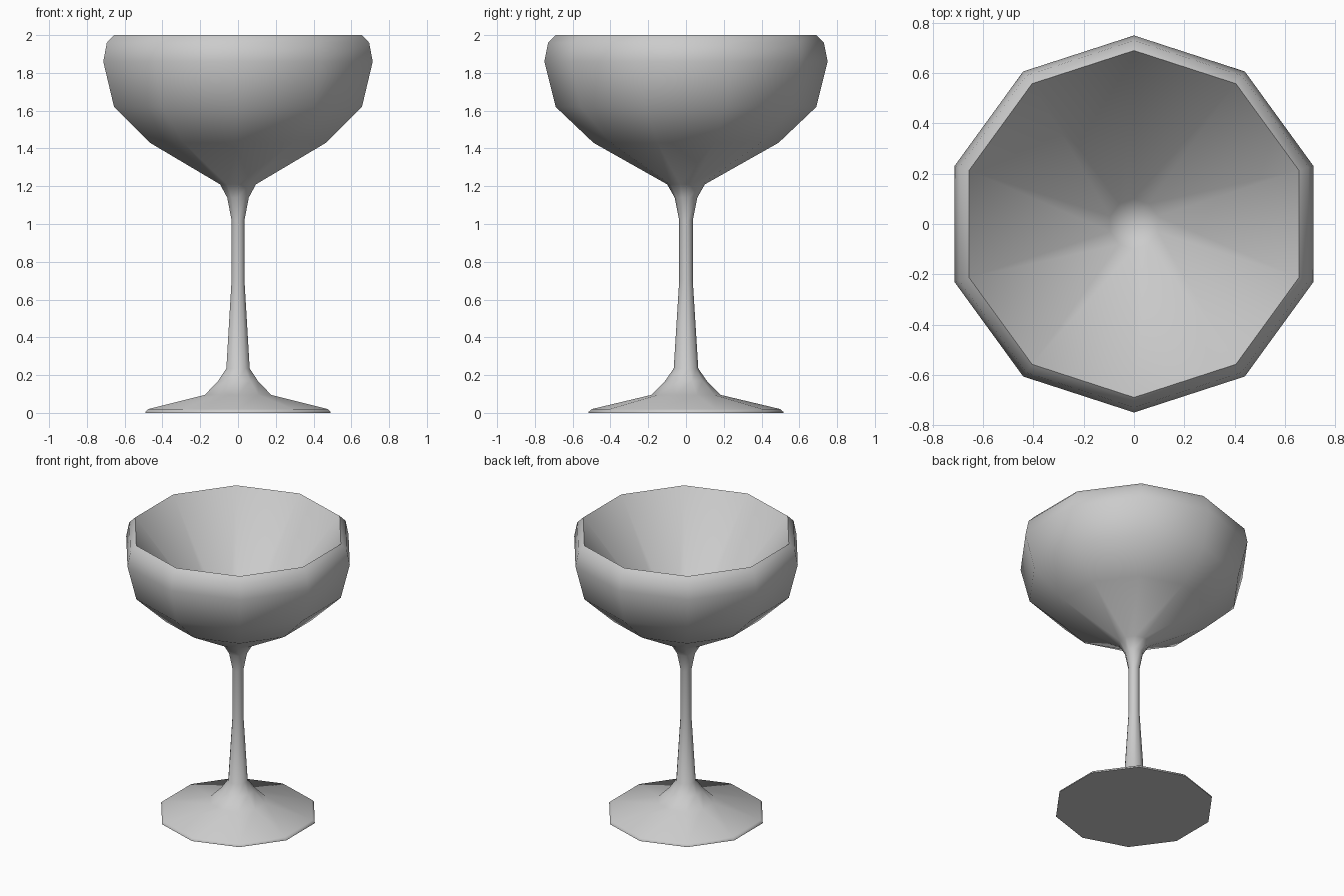
import bpy, bmesh
from math import sin, cos, pi, radians

if "Cube" in bpy.data.objects:
    bpy.data.objects.remove(bpy.data.objects["Cube"])

SIDES = 10


def lathe(name, profile):
    """Turn a (radius, z) profile around z; radius 0 makes a pole."""
    bm = bmesh.new()
    rings = []
    for r, z in profile:
        if r == 0:
            rings.append([bm.verts.new((0, 0, z))] * SIDES)
        else:
            angles = [pi / 2 + 2 * pi * i / SIDES for i in range(SIDES)]
            rings.append([bm.verts.new((r * cos(a), r * sin(a), z)) for a in angles])
    for low, high in zip(rings, rings[1:]):
        for i in range(SIDES):
            j = (i + 1) % SIDES
            corners = dict.fromkeys([low[i], low[j], high[j], high[i]])
            bm.faces.new(list(corners))
    bmesh.ops.recalc_face_normals(bm, faces=bm.faces)
    mesh = bpy.data.meshes.new(name)
    bm.to_mesh(mesh)
    bm.free()
    obj = bpy.data.objects.new(name, mesh)
    bpy.context.collection.objects.link(obj)
    bpy.context.view_layer.objects.active = obj
    obj.select_set(True)
    bpy.ops.object.shade_smooth_by_angle(angle=radians(60))
    return obj


# One continuous ten-sided turned glass
foot = [(0, 0), (0.515, 0), (0.515, 0.006), (0.50, 0.02), (0.185, 0.095), (0.11, 0.17)]
stem = [(0.065, 0.235), (0.036, 0.70), (0.036, 1.02), (0.06, 1.14)]
bowl = [(0.10, 1.21), (0.49, 1.43), (0.69, 1.62), (0.75, 1.86), (0.73, 1.96), (0.69, 2.0)]
# Conical inside of the bowl, down to a small rounded bottom
inside = [(0.10, 1.26), (0, 1.22)]

lathe("goblet", foot + stem + bowl + inside)
